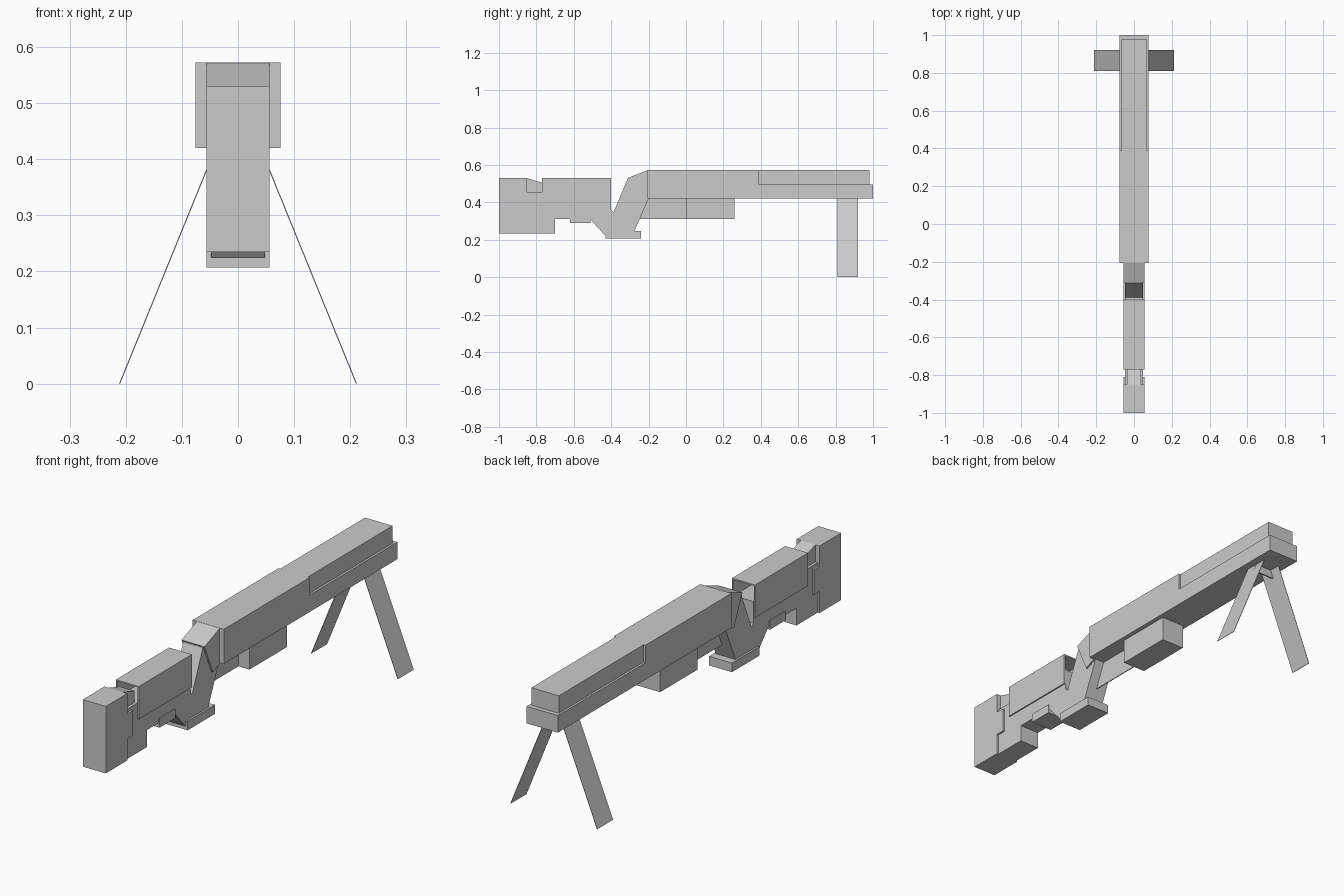
import bpy
import bmesh

cube = bpy.data.objects.get("Cube")
if cube:
    bpy.data.objects.remove(cube, do_unlink=True)

grey = bpy.data.materials.new("plain_grey")
grey.use_nodes = True
COLOUR = (0.6, 0.6, 0.6, 1)
grey.diffuse_color = COLOUR
grey.node_tree.nodes["Principled BSDF"].inputs["Base Color"].default_value = COLOUR


def profile(name, points, half, axis="x", centre=0.0):
    """Extrude a side (y, z) or end (x, z) outline symmetrically along an axis."""
    bm = bmesh.new()

    def place(p, d):
        return (d, p[0], p[1]) if axis == "x" else (p[0], d, p[1])

    a = [bm.verts.new(place(p, centre - half)) for p in points]
    b = [bm.verts.new(place(p, centre + half)) for p in points]
    bm.faces.new(a)
    bm.faces.new(b[::-1])
    n = len(points)
    for i in range(n):
        j = (i + 1) % n
        bm.faces.new((a[i], b[i], b[j], a[j]))
    bmesh.ops.recalc_face_normals(bm, faces=bm.faces)
    mesh = bpy.data.meshes.new(name)
    bm.to_mesh(mesh)
    bm.free()
    mesh.materials.append(grey)
    obj = bpy.data.objects.new(name, mesh)
    bpy.context.collection.objects.link(obj)
    return obj


def block(name, y0, y1, z0, z1, half):
    return profile(name, [(y0, z0), (y1, z0), (y1, z1), (y0, z1)], half)


BODY, CORE = 0.056, 0.048

# Stock
block("butt_plate", -1, -0.85, 0.235, 0.53, BODY)
block("butt_toe", -0.85, -0.70, 0.235, 0.31, CORE)
block("butt_collar", -0.85, -0.81, 0.33, 0.44, BODY)
block("stock_core", -0.85, -0.40, 0.31, 0.455, CORE)
profile("stock_wedge", [(-0.85, 0.455), (-0.77, 0.455), (-0.77, 0.505), (-0.85, 0.53)], 0.036)
block("stock_stud", -0.62, -0.51, 0.29, 0.33, 0.052)

# Cheek cover: an open-ended channel over the core
t = 0.006
profile("cheek_cover",
        [(-BODY, 0.385), (-BODY, 0.53), (BODY, 0.53), (BODY, 0.385),
         (BODY - t, 0.385), (BODY - t, 0.53 - t), (t - BODY, 0.53 - t), (t - BODY, 0.385)],
        0.185, "y", -0.585)

# Grip and receiver neck
profile("grip", [(-0.52, 0.32), (-0.435, 0.225), (-0.285, 0.225), (-0.20, 0.42),
                 (-0.21, 0.56), (-0.313, 0.524), (-0.388, 0.347), (-0.425, 0.385), (-0.5, 0.385)], CORE)
block("grip_foot", -0.43, -0.24, 0.207, 0.247, BODY)
profile("neck", [(-0.254, 0.396), (-0.205, 0.416), (-0.205, 0.572), (-0.313, 0.53)], BODY)

# Barrel housing
WIDE = 0.076
block("receiver", -0.207, 0.39, 0.42, 0.572, WIDE)
block("lower_rail", 0.39, 1.0, 0.42, 0.495, WIDE)
block("upper_barrel", 0.39, 0.98, 0.495, 0.572, 0.067)

# Magazine and thin guard plate
block("magazine", 0.0, 0.26, 0.31, 0.42, BODY)
profile("guard_plate", [(-0.25, 0.31), (0, 0.31), (0, 0.42), (-0.20, 0.42)], 0.002)

# Bipod
for side, name in ((1, "left_leg"), (-1, "right_leg")):
    profile(name, [(side * 0.039, 0.42), (side * 0.041, 0.42),
                   (side * 0.212, 0), (side * 0.210, 0)], 0.055, "y", 0.865)
profile("leg_hinge", [(-0.045, 0.42), (0.045, 0.42), (0.054, 0.385), (-0.054, 0.385)], 0.003, "y", 0.865)
